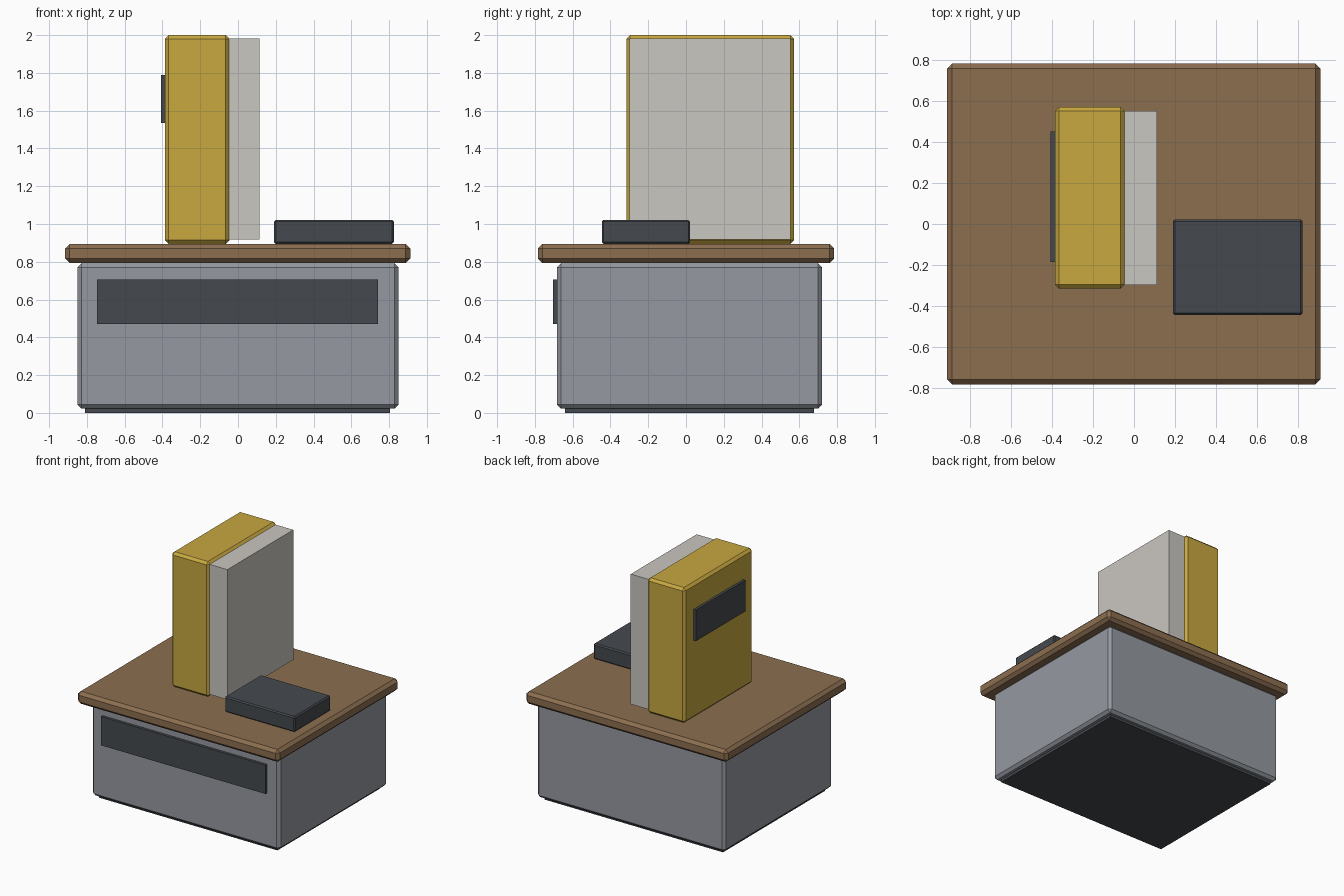
import bpy, bmesh

if "Cube" in bpy.data.objects:
    bpy.data.objects.remove(bpy.data.objects["Cube"])


def lin(c):
    c /= 255
    return c / 12.92 if c <= 0.04045 else ((c + 0.055) / 1.055) ** 2.4


def material(name, r, g, b):
    m = bpy.data.materials.new(name)
    m.diffuse_color = (lin(r), lin(g), lin(b), 1)
    m.use_nodes = True
    m.node_tree.nodes["Principled BSDF"].inputs["Base Color"].default_value = m.diffuse_color
    return m


steel = material("steel grey", 149, 153, 161)
dark = material("charcoal", 69, 73, 78)
wood = material("wood brown", 140, 110, 80)
yellow = material("mustard yellow", 200, 168, 64)
paper = material("paper white", 202, 199, 192)


# box given by its limits on each axis, with flat chamfered edges
def box(name, x, y, z, mat, chamfer=0):
    bm = bmesh.new()
    bmesh.ops.create_cube(bm, size=1)
    for v in bm.verts:
        for i, (lo, hi) in enumerate((x, y, z)):
            v.co[i] = lo if v.co[i] < 0 else hi
    if chamfer:
        bmesh.ops.bevel(bm, geom=bm.edges[:], offset=chamfer, segments=1,
                        affect='EDGES', profile=0.5)
    me = bpy.data.meshes.new(name)
    bm.to_mesh(me)
    bm.free()
    me.materials.append(mat)
    ob = bpy.data.objects.new(name, me)
    bpy.context.collection.objects.link(ob)
    return ob


# cabinet
box("plinth", (-0.81, 0.805), (-0.64, 0.678), (0, 0.05), dark)
box("cabinet", (-0.85, 0.85), (-0.683, 0.72), (0.022, 0.793), steel, 0.022)
box("drawer_panel", (-0.747, 0.742), (-0.705, -0.67), (0.47, 0.705), dark)
box("table_top", (-0.915, 0.912), (-0.784, 0.784), (0.793, 0.895), wood, 0.024)

# upright block with page slab and side plate
box("upright_block", (-0.387, -0.045), (-0.316, 0.572), (0.895, 2.0), yellow, 0.02)
box("page_slab", (-0.055, 0.113), (-0.299, 0.553), (0.918, 1.982), paper)
box("side_plate", (-0.408, -0.375), (-0.185, 0.453), (1.535, 1.79), dark)

# small flat case on the table
box("flat_case", (0.19, 0.825), (-0.446, 0.022), (0.895, 1.022), dark, 0.01)
